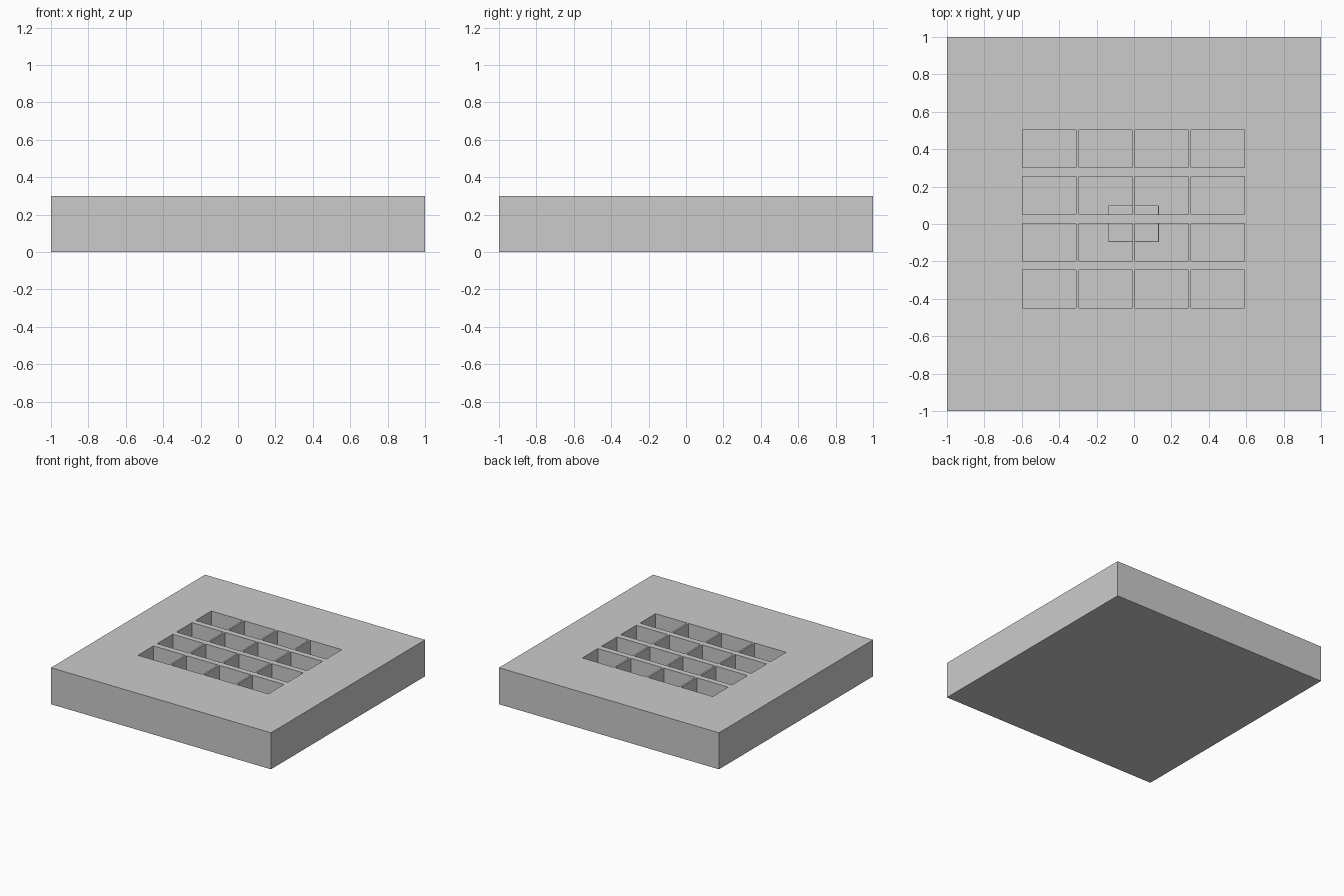
import bpy

if "Cube" in bpy.data.objects:
    bpy.data.objects.remove(bpy.data.objects["Cube"])


def box(name, x, y, z):
    """Add a box from its (min, max) range on each axis."""
    lo, hi = zip(x, y, z)
    bpy.ops.mesh.primitive_cube_add(size=1, location=[(a + b) / 2 for a, b in zip(lo, hi)])
    ob = bpy.context.object
    ob.name = name
    ob.scale = [b - a for a, b in zip(lo, hi)]
    bpy.ops.object.transform_apply(location=True, rotation=False, scale=True)
    return ob


# Square base slab
slab = box("slab", (-1, 1), (-1, 1), (0, 0.3))

# Four by four grid of pocket cutters
cutters = []
for row in range(4):
    for col in range(4):
        cx, cy = -0.452 + 0.3 * col, -0.348 + 0.25 * row
        cutters.append(box("pocket_cutter", (cx - 0.143, cx + 0.143),
                           (cy - 0.101, cy + 0.101), (0.1, 0.4)))
bpy.ops.object.select_all(action='DESELECT')
for c in cutters:
    c.select_set(True)
bpy.context.view_layer.objects.active = cutters[0]
bpy.ops.object.join()
cutter = bpy.context.object
cutter.hide_render = True

# Cut the pockets into the slab
cut = slab.modifiers.new("pockets", 'BOOLEAN')
cut.operation = 'DIFFERENCE'
cut.solver = 'EXACT'
cut.object = cutter
bpy.context.view_layer.objects.active = slab
bpy.ops.object.modifier_apply(modifier=cut.name)
bpy.data.objects.remove(cutter)

# Sunken key block at the centre, showing inside the four middle pockets
key = box("sunken_key", (-0.137, 0.133), (-0.097, 0.1), (0.05, 0.15))
edge = key.modifiers.new("soft_edge", 'BEVEL')
edge.width = 0.006
edge.segments = 2
